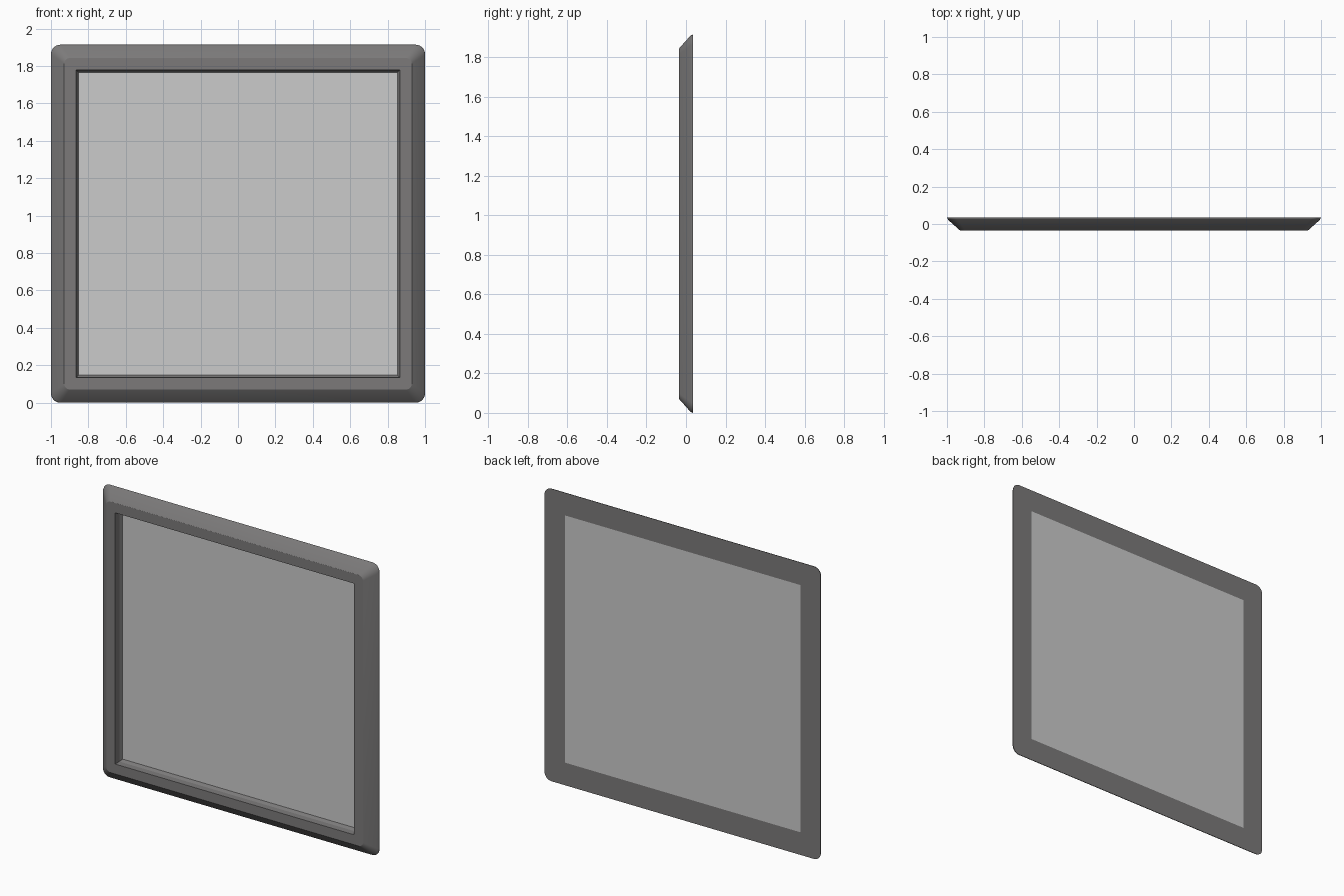
import bpy, bmesh, math

if "Cube" in bpy.data.objects:
    bpy.data.objects.remove(bpy.data.objects["Cube"])

HX, HZ = 1.0, 0.957   # half width, half height

def ring(bm, d, y, r, seg=6):
    """Rounded rectangle inset by d, at depth y, with corner radius r."""
    hx, hz, out = HX - d, HZ - d, []
    for k, (sx, sz) in enumerate([(1, 1), (-1, 1), (-1, -1), (1, -1)]):
        for i in range(seg + 1):
            a = math.pi / 2 * (k + i / seg)
            out.append(bm.verts.new((sx * (hx - r) + r * math.cos(a), y,
                                     HZ + sz * (hz - r) + r * math.sin(a))))
    return out

def finish(bm, name, color=None):
    bmesh.ops.remove_doubles(bm, verts=bm.verts, dist=1e-5)
    bmesh.ops.recalc_face_normals(bm, faces=bm.faces)
    me = bpy.data.meshes.new(name)
    bm.to_mesh(me)
    bm.free()
    ob = bpy.data.objects.new(name, me)
    bpy.context.collection.objects.link(ob)
    if color:
        mat = bpy.data.materials.new(name)
        mat.diffuse_color = color
        mat.use_nodes = True
        mat.node_tree.nodes["Principled BSDF"].inputs["Base Color"].default_value = mat.diffuse_color
        me.materials.append(mat)
    bpy.ops.object.select_all(action='DESELECT')
    ob.select_set(True)
    bpy.context.view_layer.objects.active = ob
    bpy.ops.object.shade_smooth_by_angle(angle=math.radians(20))
    return ob

# Frame: closed section swept through rounded rings (inset, depth, radius)
section = [(0.000, 0.035, 0.05), (0.003, 0.027, 0.05), (0.012, 0.017, 0.05),
           (0.068, -0.033, 0.03), (0.071, -0.035, 0.03),
           (0.135, -0.035, 0.0), (0.137, 0.005, 0.0),
           (0.148, 0.024, 0.0), (0.148, 0.035, 0.0)]
bm = bmesh.new()
rings = [ring(bm, *s) for s in section]
for a, b in zip(rings, rings[1:] + rings[:1]):
    n = len(a)
    for i in range(n):
        j = (i + 1) % n
        bm.faces.new((a[i], a[j], b[j], b[i]))
finish(bm, "frame", (0.2, 0.195, 0.195, 1))

# Pane: thin slab flush with the back of the frame
bm = bmesh.new()
bmesh.ops.create_cube(bm, size=1)
for v in bm.verts:
    v.co.x *= 2 * (HX - 0.148)
    v.co.y = 0.030 + v.co.y * 0.010
    v.co.z = HZ + v.co.z * 2 * (HZ - 0.148)
finish(bm, "pane")
